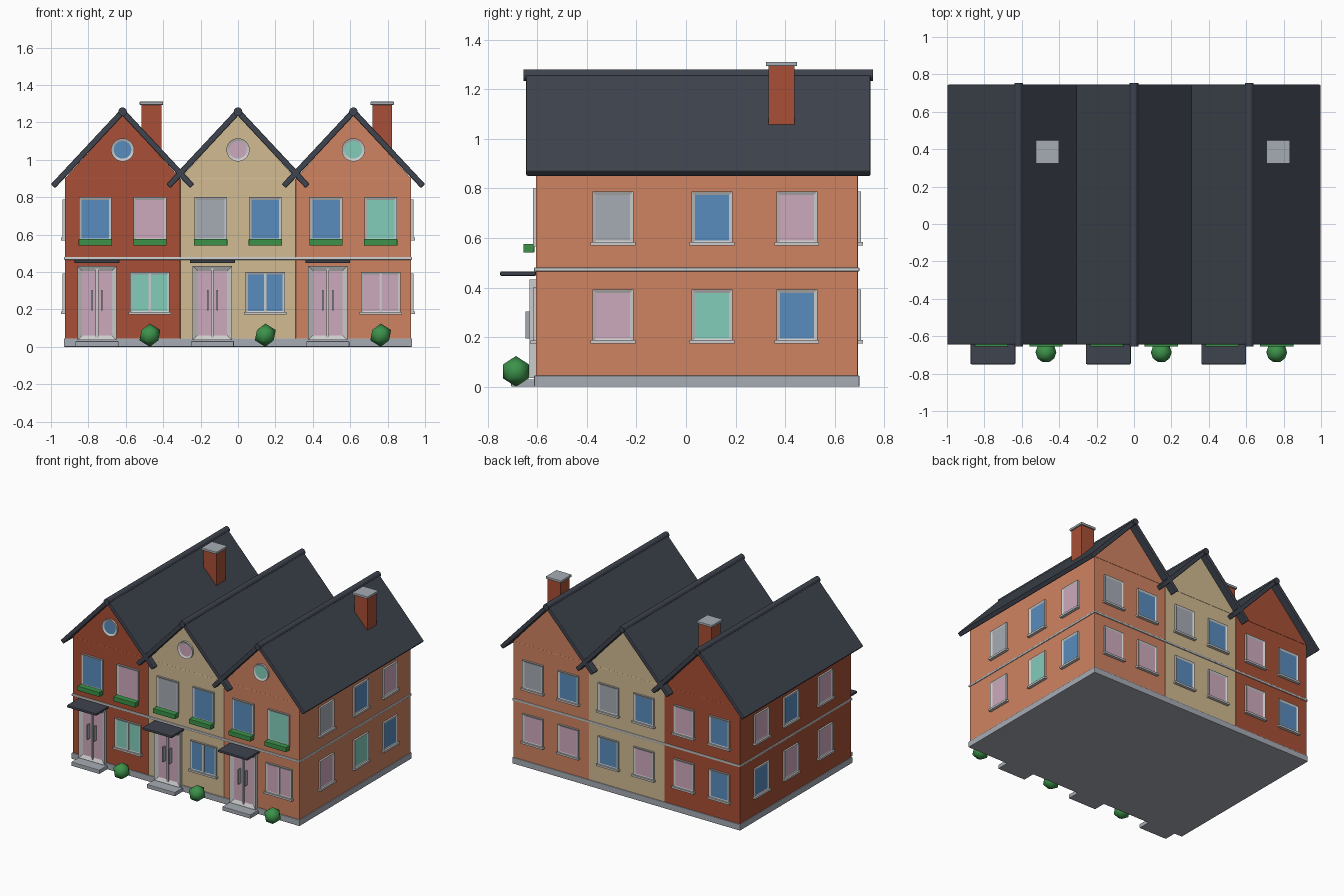
import bpy, bmesh, math
from mathutils import Matrix, Vector

if "Cube" in bpy.data.objects:
    bpy.data.objects.remove(bpy.data.objects["Cube"])


def material(name, rgb):
    m = bpy.data.materials.new(name)
    lin = [(c / 255 / 12.92) if c < 11 else ((c / 255 + 0.055) / 1.055) ** 2.4 for c in rgb]
    m.diffuse_color = (*lin, 1)
    m.use_nodes = True
    m.node_tree.nodes["Principled BSDF"].inputs["Base Color"].default_value = m.diffuse_color
    return m


RED = material("red_brick", (168, 79, 54))
CREAM = material("cream_render", (209, 187, 146))
ORANGE = material("orange_brick", (207, 131, 97))
SLATE = material("dark_slate", (62, 67, 77))
TRIM = material("pale_trim", (204, 204, 204))
STONE = material("grey_stone", (166, 171, 180))
PINK = material("pink_paint", (206, 170, 189))
BLUE = material("blue_glass", (88, 140, 189))
TEAL = material("teal_glass", (130, 205, 186))
GREEN = material("leaf_green", (60, 146, 74))

X_STEP = 0.617            # spacing of the terrace
HALF = X_STEP / 2
FRONT, BACK = -0.605, 0.693
SIDE = X_STEP + HALF
EAVES = 0.90


def finish(name, bm, mats, bevel=0, smooth=False):
    bmesh.ops.recalc_face_normals(bm, faces=bm.faces)
    me = bpy.data.meshes.new(name)
    bm.to_mesh(me)
    bm.free()
    for m in mats:
        me.materials.append(m)
    ob = bpy.data.objects.new(name, me)
    bpy.context.collection.objects.link(ob)
    if smooth:
        me.shade_smooth()
    if bevel:
        b = ob.modifiers.new("soft_edges", "BEVEL")
        b.width, b.segments = bevel, 2
    return ob


def add_box(bm, x, y, z):
    """Add a box given (min, max) ranges."""
    size = [b - a for a, b in (x, y, z)]
    mid = [(a + b) / 2 for a, b in (x, y, z)]
    mat = Matrix.Translation(mid) @ Matrix.Diagonal((*size, 1))
    return bmesh.ops.create_cube(bm, size=1, matrix=mat)["verts"]


def box(name, x, y, z, mat, bevel=0):
    bm = bmesh.new()
    add_box(bm, x, y, z)
    return finish(name, bm, [mat], bevel)


def prism(name, profile, y0, y1, mat, bevel=0):
    """Extrude an (x, z) profile along y."""
    bm = bmesh.new()
    face = bm.faces.new([bm.verts.new((x, y0, z)) for x, z in profile])
    ext = bmesh.ops.extrude_face_region(bm, geom=[face])["geom"]
    bmesh.ops.translate(bm, vec=(0, y1 - y0, 0), verts=[v for v in ext if isinstance(v, bmesh.types.BMVert)])
    return finish(name, bm, [mat], bevel)


def inset_pane(bm, border, recess):
    """Sink the front (-y) face into its frame and give it the glass slot."""
    bm.normal_update()
    face = min(bm.faces, key=lambda f: f.calc_center_median().y)
    bmesh.ops.inset_region(bm, faces=[face], thickness=border, use_even_offset=True)
    face.material_index = 1
    bmesh.ops.translate(bm, vec=(0, recess, 0), verts=face.verts)


def opening(name, pos, angle, w, h, glass, depth=0.013, border=0.014, panes=1, sill=True):
    """Framed window or door; pos is the wall point at its bottom middle."""
    bm = bmesh.new()
    add_box(bm, (-w / 2, w / 2), (-depth, 0.01), (0, h))
    inset_pane(bm, border, depth * 0.5)
    if panes == 2:
        add_box(bm, (-0.007, 0.007), (-depth * 0.9, 0), (border / 2, h - border / 2))
    if sill:
        add_box(bm, (-w / 2 - 0.008, w / 2 + 0.008), (-0.022, 0.01), (-0.006, 0.008))
    ob = finish(name, bm, [TRIM, glass])
    ob.location = pos
    ob.rotation_euler.z = angle
    return ob


def house(i, wall, upper, lower, attic, back_upper, back_lower, chimney):
    cx = (i - 1) * X_STEP
    n = f"_{i + 1}"
    span = (cx - HALF, cx + HALF)

    # Walls, gable, plinth and string course
    box("walls" + n, span, (FRONT, BACK), (0.02, EAVES), wall, 0.003)
    prism("gable" + n, [(cx - HALF, EAVES), (cx + HALF, EAVES), (cx, 1.24)], FRONT, BACK, wall)
    wide = (span[0] - 0.006, span[1] + 0.006)
    box("plinth" + n, wide, (FRONT - 0.008, BACK + 0.007), (0, 0.045), STONE, 0.004)
    box("string_course" + n, wide, (FRONT - 0.008, BACK + 0.007), (0.465, 0.481), TRIM, 0.004)

    # Roof slabs and ridge cap
    ridge, eave = Vector((0, 1.257)), Vector((0.372, 0.859))
    d = (eave - ridge).normalized()
    nrm = Vector((-d.y, d.x)) * 0.0155
    for s, side in ((-1, "left"), (1, "right")):
        pts = [ridge + nrm, eave + nrm, eave - nrm, ridge - nrm]
        prism(f"roof_{side}" + n, [(cx + s * p.x, p.y) for p in pts], -0.645, 0.745, SLATE, 0.006)
    cap = [(cx + 0.023 * math.cos(a * math.pi / 6), 1.257 + 0.023 * math.sin(a * math.pi / 6)) for a in range(12)]
    prism("ridge_cap" + n, cap, -0.655, 0.755, SLATE)

    # Chimney
    if chimney:
        x = cx + 0.154
        box("chimney" + n, (x - 0.053, x + 0.053), (0.332, 0.438), (1.0, 1.295), RED)
        box("chimney_cap" + n, (x - 0.063, x + 0.063), (0.322, 0.448), (1.293, 1.311), STONE, 0.004)

    # Upper front windows with planters
    for s, glass in zip((-1, 1), upper):
        x = cx + s * 0.146
        opening("upper_window" + n, (x, FRONT, 0.565), 0, 0.175, 0.235, glass, sill=False)
        box("planter" + n, (x - 0.089, x + 0.089), (-0.656, -0.612), (0.541, 0.576), GREEN, 0.003)

    # Lower front window
    opening("lower_window" + n, (cx + 0.146, FRONT, 0.178), 0, 0.212, 0.222, lower, panes=2)

    # Round attic window
    bm = bmesh.new()
    rot = Matrix.Translation((0, -0.002, 0)) @ Matrix.Rotation(math.pi / 2, 4, "X")
    bmesh.ops.create_cone(bm, cap_ends=True, segments=32, radius1=0.062, radius2=0.062, depth=0.024, matrix=rot)
    inset_pane(bm, 0.015, 0.006)
    finish("attic_window" + n, bm, [TRIM, attic]).location = (cx, FRONT, 1.053)

    # Double door, handles, step and canopy
    dx = cx - 0.137
    opening("door" + n, (dx, FRONT, 0.035), 0, 0.21, 0.397, PINK, depth=0.027, border=0.026, panes=2, sill=False)
    for s in (-1, 1):
        hx = dx + s * 0.026
        box("door_handle" + n, (hx - 0.004, hx + 0.004), (-0.647, -0.618), (0.195, 0.303), STONE)
    box("step" + n, (dx - 0.115, dx + 0.115), (-0.705, FRONT), (0, 0.03), STONE, 0.004)
    box("canopy" + n, (dx - 0.12, dx + 0.12), (-0.75, FRONT), (0.447, 0.465), SLATE, 0.005)

    # Bush
    bm = bmesh.new()
    bmesh.ops.create_icosphere(bm, subdivisions=1, radius=0.062)
    finish("bush" + n, bm, [GREEN], smooth=True).location = (cx + 0.146, -0.686, 0.062)

    # Back windows, listed from +x to -x
    for row, z in ((back_upper, 0.575), (back_lower, 0.18)):
        for s, glass in zip((1, -1), row):
            opening("back_window" + n, (cx + s * 0.145, BACK, z), math.pi, 0.165, 0.212, glass)


house(0, RED, (BLUE, PINK), TEAL, BLUE, (PINK, BLUE), (PINK, BLUE), True)
house(1, CREAM, (STONE, BLUE), BLUE, PINK, (STONE, BLUE), (BLUE, PINK), False)
house(2, ORANGE, (BLUE, TEAL), PINK, TEAL, (STONE, BLUE), (PINK, PINK), True)

# End wall windows, listed from front to back
ends = {
    1: ((STONE, BLUE, PINK), (PINK, TEAL, BLUE)),
    -1: ((PINK, BLUE, PINK), (PINK, PINK, BLUE)),
}
for s, rows in ends.items():
    for row, z in zip(rows, (0.575, 0.18)):
        for y, glass in zip((-0.295, 0.105, 0.447), row):
            opening("end_window", (s * SIDE, y, z), s * math.pi / 2, 0.165, 0.212, glass)
